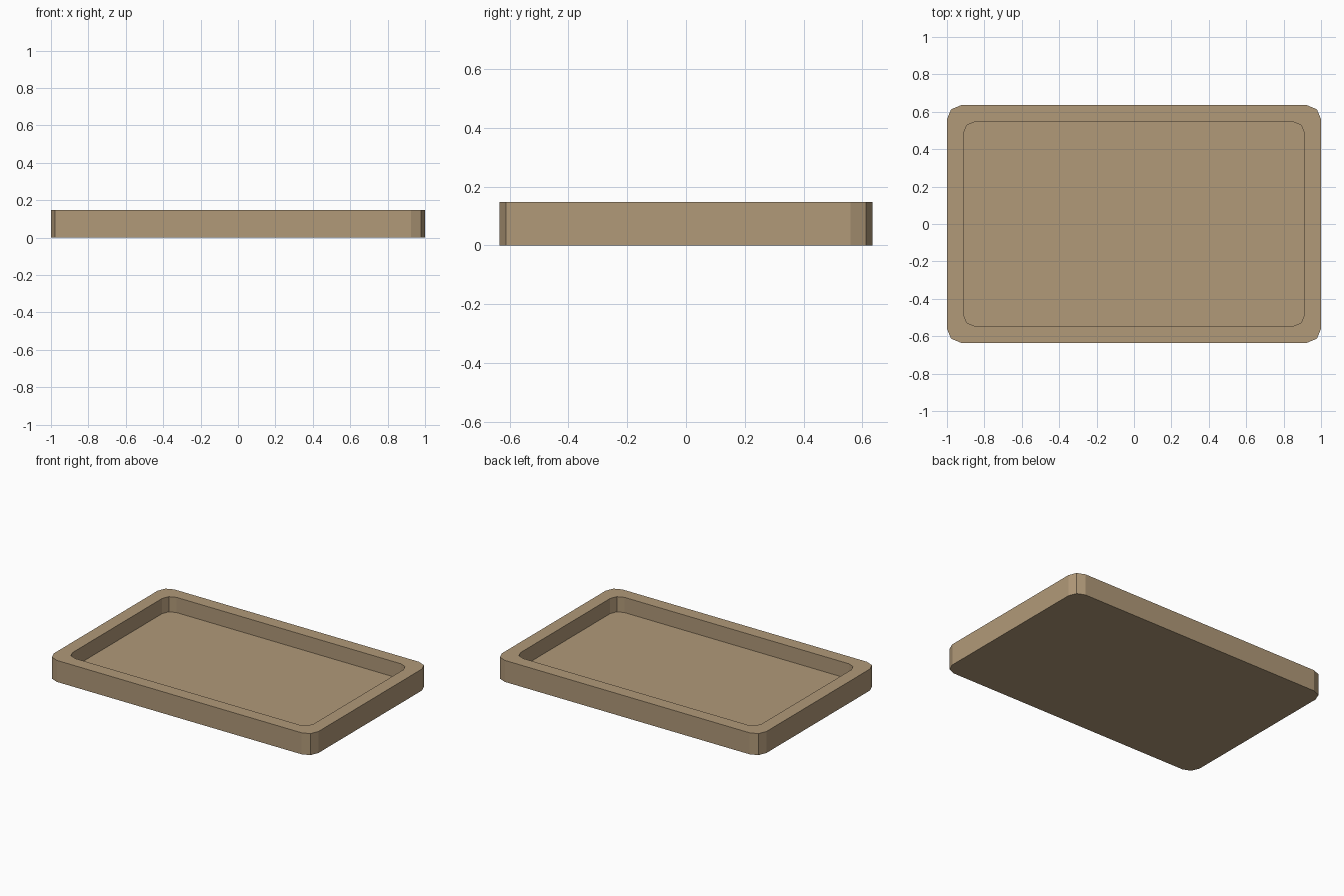
import bpy
import bmesh
from math import cos, sin, pi

cube = bpy.data.objects.get("Cube")
if cube:
    bpy.data.objects.remove(cube, do_unlink=True)

HEIGHT, FLOOR = 0.147, 0.043

tan = bpy.data.materials.new("tan_wood")
tan.use_nodes = True
COLOUR = (0.44, 0.32, 0.19, 1)
tan.diffuse_color = COLOUR
tan.node_tree.nodes["Principled BSDF"].inputs["Base Color"].default_value = COLOUR


def rounded_ring(bm, half_x, half_y, radius, z, steps=2):
    """Vertices of a rounded rectangle, counter-clockwise."""
    ring = []
    for corner, (sx, sy) in enumerate([(1, 1), (-1, 1), (-1, -1), (1, -1)]):
        for i in range(steps + 1):
            a = (corner + i / steps) * pi / 2
            ring.append(bm.verts.new((sx * (half_x - radius) + radius * cos(a),
                                      sy * (half_y - radius) + radius * sin(a), z)))
    return ring


def bridge(bm, lower, upper):
    n = len(lower)
    for i in range(n):
        j = (i + 1) % n
        bm.faces.new((lower[i], lower[j], upper[j], upper[i]))


# Tray: outer wall, flat rim, inner wall and recessed floor
bm = bmesh.new()
outer, inner = (1.0, 0.635, 0.075), (0.912, 0.547, 0.063)
rings = [rounded_ring(bm, *outer, 0), rounded_ring(bm, *outer, HEIGHT),
         rounded_ring(bm, *inner, HEIGHT), rounded_ring(bm, *inner, FLOOR)]
for lower, upper in zip(rings, rings[1:]):
    bridge(bm, lower, upper)
bm.faces.new(rings[0][::-1])
bm.faces.new(rings[-1])

mesh = bpy.data.meshes.new("tray")
bm.to_mesh(mesh)
bm.free()
mesh.materials.append(tan)
tray = bpy.data.objects.new("tray", mesh)
bpy.context.collection.objects.link(tray)
